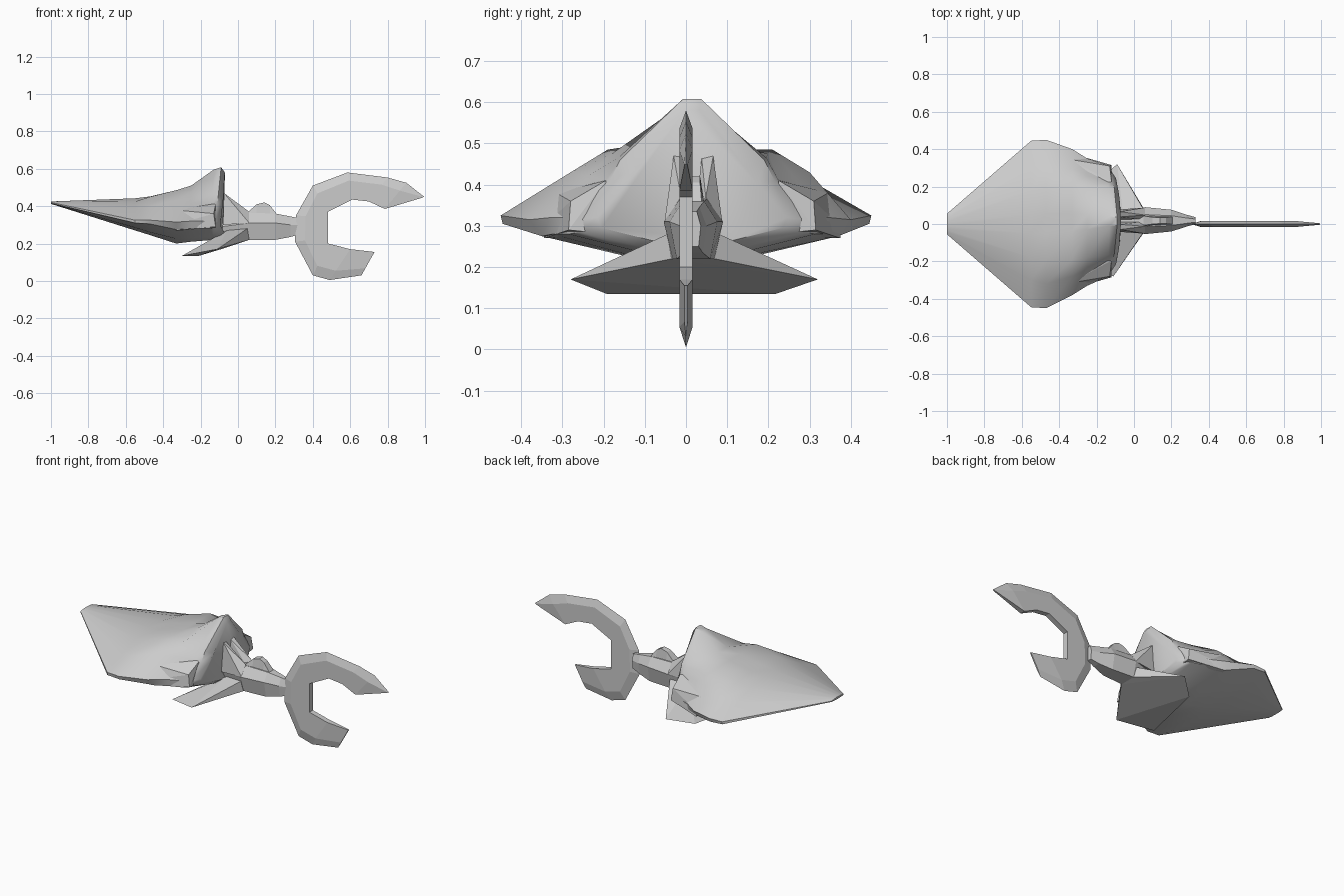
import bpy, bmesh, math

if "Cube" in bpy.data.objects:
    bpy.data.objects.remove(bpy.data.objects["Cube"])

grey = bpy.data.materials.new("light grey")
grey.diffuse_color = (0.6, 0.6, 0.6, 1)
grey.use_nodes = True
grey.node_tree.nodes["Principled BSDF"].inputs["Base Color"].default_value = grey.diffuse_color


def finish(name, bm, smooth=None):
    bmesh.ops.remove_doubles(bm, verts=bm.verts, dist=0.0005)
    bmesh.ops.recalc_face_normals(bm, faces=bm.faces)
    me = bpy.data.meshes.new(name)
    bm.to_mesh(me)
    bm.free()
    ob = bpy.data.objects.new(name, me)
    bpy.context.collection.objects.link(ob)
    me.materials.append(grey)
    if smooth:
        bpy.ops.object.select_all(action='DESELECT')
        ob.select_set(True)
        bpy.context.view_layer.objects.active = ob
        bpy.ops.object.shade_smooth_by_angle(angle=math.radians(smooth))
    return ob


def loft(name, rings, smooth=None):
    """Skin a list of equally long closed rings and cap both ends."""
    bm = bmesh.new()
    loops = [[bm.verts.new(p) for p in ring] for ring in rings]
    n = len(loops[0])
    for a, b in zip(loops, loops[1:]):
        for i in range(n):
            j = (i + 1) % n
            bm.faces.new((a[i], a[j], b[j], b[i]))
    bm.faces.new(loops[0])
    bm.faces.new(loops[-1])
    return finish(name, bm, smooth)


def hull(name, points):
    bm = bmesh.new()
    for p in points:
        bm.verts.new(p)
    res = bmesh.ops.convex_hull(bm, input=bm.verts)
    bmesh.ops.delete(bm, geom=list({g for g in res["geom_interior"] + res["geom_unused"]
                                    if isinstance(g, bmesh.types.BMVert)}), context='VERTS')
    return finish(name, bm)


def mirrored(half, x, bow, cy):
    """Close a half profile (top to bottom) across y = cy; bow pulls sides forward."""
    left = [(x - bow * abs(y) ** 2, cy - y, z) for y, z in reversed(half)]
    return [(x - bow * abs(y) ** 2, cy + y, z) for y, z in half] + left


# kite-shaped hull: half profiles from top ridge to keel (y, z)
body = [
    (-1.00, 0, 0.00, [(.01, .425), (.03, .424), (.045, .422), (.055, .42), (.055, .415), (.03, .413), (.01, .412)]),
    (-0.55, 0, 0.00, [(.05, .442), (.18, .425), (.30, .385), (.445, .325), (.445, .31), (.30, .285), (.04, .27)]),
    (-0.47, 0, 0.00, [(.05, .452), (.19, .45), (.32, .40), (.45, .325), (.445, .305), (.28, .26), (.04, .245)]),
    (-0.33, 0, 0.01, [(.05, .485), (.20, .485), (.29, .43), (.39, .315), (.36, .275), (.15, .225), (.04, .20)]),
    (-0.25, 0, 0.01, [(.04, .51), (.19, .475), (.25, .42), (.34, .32), (.335, .28), (.15, .23), (.04, .21)]),
    (-0.13, 0.2, 0.015, [(.025, .595), (.18, .465), (.21, .41), (.30, .32), (.30, .28), (.14, .24), (.04, .22)]),
    (-0.09, 0.5, 0.015, [(.022, .608), (.175, .46), (.20, .41), (.28, .315), (.27, .285), (.13, .25), (.04, .235)]),
    (-0.07, 0.5, 0.015, [(.018, .58), (.13, .44), (.16, .40), (.23, .32), (.22, .295), (.10, .265), (.03, .255)]),
]
loft("hull", [mirrored(h, x, bow, cy) for x, bow, cy, h in body], 35)

# angular side pods on the hull flanks
for s, name in ((-1, "side_pod_right"), (1, "side_pod_left")):
    hull(name, [(x, .015 + s * y, z) for x, y, z in (
        (-.34, .36, .30), (-.34, .33, .38), (-.34, .20, .42), (-.12, .21, .41),
        (-.13, .295, .36), (-.12, .30, .29), (-.33, .36, .27), (-.34, .2, .27), (-.12, .2, .28))])

# neck joining hull and claw: x, half width, bottom, waist, top
neck = [(-.09, .04, .25, .29, .33), (.06, .072, .22, .31, .365), (.20, .058, .22, .31, .36),
        (.28, .032, .235, .30, .345), (.33, .018, .25, .30, .335)]
loft("neck", [mirrored([(w * .45, t), (w, m), (w * .7, b)], x, 0, .018) for x, w, b, m, t in neck])

# raised hump on the neck
loft("neck_hump", [mirrored([(w, t), (w * 1.6, .33)], x, 0, .018) for x, w, t in
                   ((.05, .025, .365), (.10, .018, .41), (.14, .016, .42), (.17, .016, .405), (.21, .02, .355))])

# broad swept lower fins
hull("lower_fins", [(-.11, -.28, .17), (-.09, .32, .17), (-.30, -.19, .134), (-.21, .215, .134),
                    (.06, -.035, .22), (.06, .07, .22), (.05, -.045, .28), (.05, .08, .28),
                    (-.06, -.03, .27), (-.06, .065, .27)])

# upright prongs between neck and hull
for s, name in ((-1, "prong_right"), (1, "prong_left")):
    hull(name, [(x, .018 + s * y, z) for x, y, z in (
        (-.075, .048, .47), (-.075, .02, .465), (.06, .03, .37), (.06, .07, .31),
        (-.08, .06, .30), (-.08, .005, .32), (.05, .005, .33))])

# claw: outer and inner edge (x, z) at each station, knife-edged on the outside
claw = [((.995, .45), (.985, .445)), ((.90, .525), (.785, .385)), ((.80, .553), (.70, .425)),
        ((.585, .58), (.61, .435)), ((.40, .51), (.482, .37)), ((.31, .35), (.482, .34)),
        ((.305, .21), (.482, .23)), ((.40, .03), (.482, .20)), ((.49, .005), (.60, .17)),
        ((.66, .03), (.73, .155))]
rings = []
for k, ((ox, oz), (ix, iz)) in enumerate(claw):
    t = .016 if 0 < k < len(claw) - 1 else .004
    rx, rz = ox + (ix - ox) * .3, oz + (iz - oz) * .3
    rings.append([(ox, 0, oz), (rx, t, rz), (ix, t, iz), (ix, -t, iz), (rx, -t, rz)])
loft("claw", rings)
